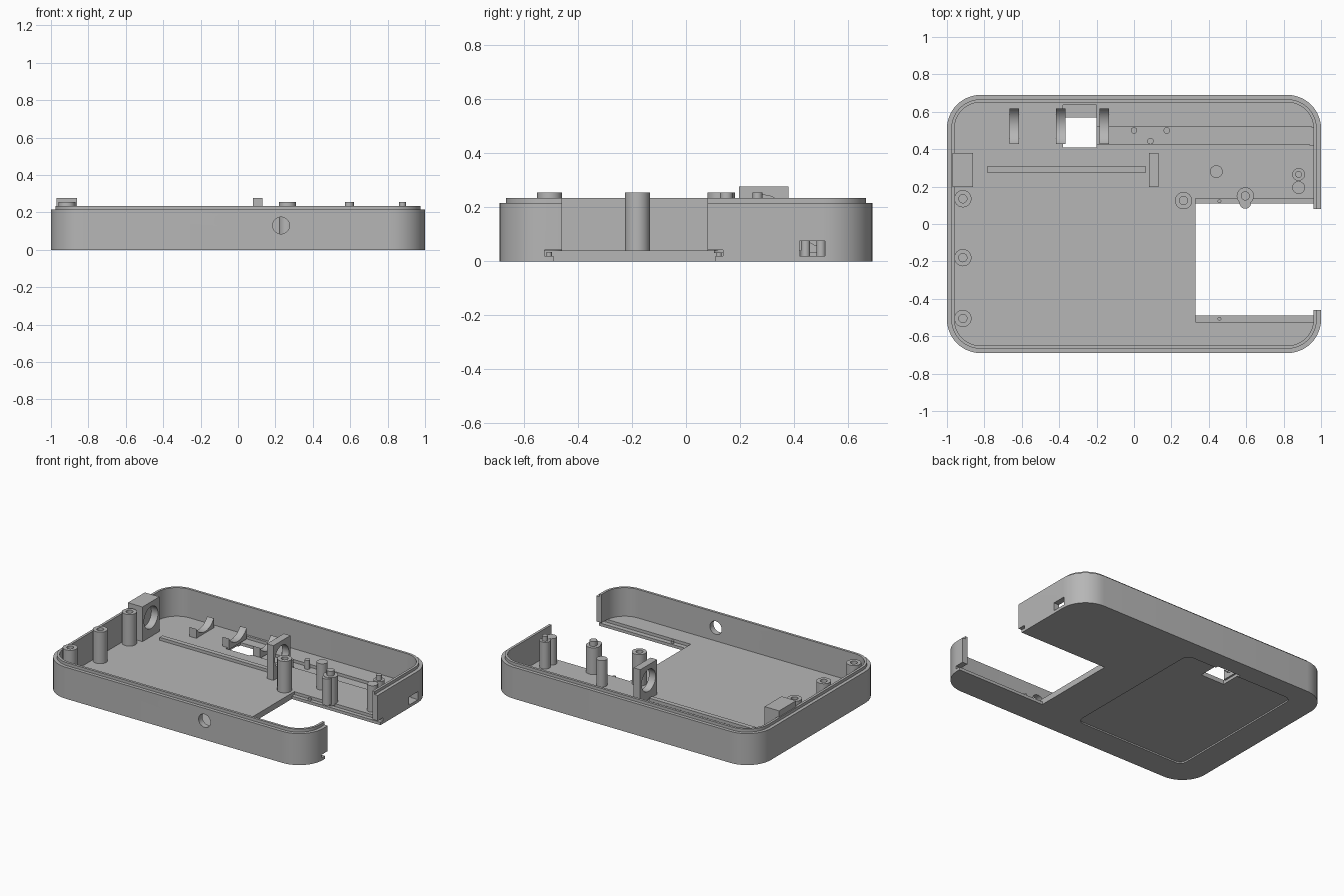
import bpy, bmesh
from math import sin, cos, pi, radians

cube = bpy.data.objects.get("Cube")
if cube:
    bpy.data.objects.remove(cube)

grey = bpy.data.materials.new("light_grey_plastic")
grey.use_nodes = True
GREY = (0.47, 0.47, 0.47, 1)
grey.diffuse_color = GREY
grey.node_tree.nodes["Principled BSDF"].inputs["Base Color"].default_value = GREY


def rounded_rect(hx, hy, r, n=12):
    """Counter-clockwise outline of a rounded rectangle."""
    pts = []
    for q, (sx, sy) in enumerate([(1, 1), (-1, 1), (-1, -1), (1, -1)]):
        for i in range(n + 1):
            a = (q + i / n) * pi / 2
            pts.append((sx * (hx - r) + r * cos(a), sy * (hy - r) + r * sin(a)))
    return pts


def circle(r, n=32):
    return [(r * cos(2 * pi * i / n), r * sin(2 * pi * i / n)) for i in range(n)]


def loft(name, rings, center=(0, 0)):
    """Skin a stack of (outline, z) rings and cap both ends."""
    bm = bmesh.new()
    loops = [[bm.verts.new((x + center[0], y + center[1], z)) for x, y in pts]
             for pts, z in rings]
    n = len(loops[0])
    for a, b in zip(loops, loops[1:]):
        for i in range(n):
            j = (i + 1) % n
            bm.faces.new((a[i], a[j], b[j], b[i]))
    bm.faces.new(loops[0][::-1])
    bm.faces.new(loops[-1])
    bmesh.ops.recalc_face_normals(bm, faces=bm.faces)
    mesh = bpy.data.meshes.new(name)
    bm.to_mesh(mesh)
    bm.free()
    mesh.materials.append(grey)
    ob = bpy.data.objects.new(name, mesh)
    bpy.context.collection.objects.link(ob)
    return ob


def lathe(name, x, y, profile):
    return loft(name, [(circle(r), z) for r, z in profile], (x, y))


def box(name, x0, x1, y0, y1, z0, z1):
    outline = [(x0, y0), (x1, y0), (x1, y1), (x0, y1)]
    return loft(name, [(outline, z0), (outline, z1)])


def rod(name, radius, length, loc, axis):
    """Cylinder lying along x or y, used for round cuts."""
    ob = lathe(name, 0, 0, [(radius, -length / 2), (radius, length / 2)])
    ob.rotation_euler = (0, pi / 2, 0) if axis == "x" else (pi / 2, 0, 0)
    ob.location = loc
    return ob


def cut(target, cutter):
    """Subtract the cutter, then discard it."""
    cutter.hide_render = True
    mod = target.modifiers.new("cut", "BOOLEAN")
    mod.operation = "DIFFERENCE"
    mod.solver = "EXACT"
    mod.object = cutter
    bpy.context.view_layer.update()
    deps = bpy.context.evaluated_depsgraph_get()
    mesh = bpy.data.meshes.new_from_object(target.evaluated_get(deps))
    target.modifiers.clear()
    target.data = mesh
    bpy.data.objects.remove(cutter)


FLOOR = 0.04
LEDGE = 0.02

# Tray shell: outer wall, stepped lip, inner wall and floor
shell = [(0, 0), (0, 0.215), (0.023, 0.215), (0.023, 0.235), (0.04, 0.235), (0.04, FLOOR)]
tray = loft("tray", [(rounded_rect(1 - d, 0.69 - d, 0.18 - d), z) for d, z in shell])

# Side bay: floor opening, cover ledge and gap in the wall
cut(tray, box("bay_cut", 0.33, 1.1, -0.49, 0.11, -0.1, 0.03))
cut(tray, box("ledge_cut", 0.33, 1.1, -0.523, 0.137, LEDGE, FLOOR + 0.001))
cut(tray, box("wall_gap_cut", 0.9, 1.1, -0.46, 0.08, 0.03, 0.4))

# Cable channel, side port, switch opening and its pocket
cut(tray, box("channel_cut", -0.21, 0.95, 0.425, 0.52, LEDGE, 0.06))
cut(tray, box("port_cut", 0.94, 1.1, 0.42, 0.515, LEDGE, 0.075))
cut(tray, box("switch_cut", -0.38, -0.2, 0.41, 0.57, -0.1, 0.1))
cut(tray, box("pocket_cut", -0.38, -0.2, 0.56, 0.635, LEDGE, 0.1))

# Round hole in the front wall, shallow label recess underneath
cut(tray, rod("front_hole_cut", 0.045, 0.2, (0.23, -0.69, 0.13), "y"))
recess = rounded_rect(0.42, 0.53, 0.05, 6)
cut(tray, loft("recess_cut", [(recess, -0.1), (recess, 0.01)], (-0.39, 0.02)))

# Hollow screw posts
for i, (x, y) in enumerate([(-0.915, 0.135), (-0.915, -0.18), (-0.915, -0.505), (0.265, 0.125)]):
    lathe(f"screw_post_{i + 1}", x, y,
          [(0.046, 0.03), (0.046, 0.255), (0.022, 0.255), (0.022, 0.12)])

# Locating posts with a pin on top, and plain support posts
for name, x, y, r, pin in [("inner_pin_post", 0.595, 0.15, 0.046, 0.024),
                           ("outer_pin_post", 0.88, 0.265, 0.034, 0.018)]:
    lathe(name, x, y, [(r, 0.03), (r, 0.222), (pin, 0.222), (pin, 0.255)])
for i, (x, y, r, z) in enumerate([(0.595, 0.113, 0.031, FLOOR), (0.88, 0.195, 0.034, 0.03),
                                  (0.44, 0.28, 0.034, 0.03)]):
    lathe(f"support_post_{i + 1}", x, y, [(r, z), (r, 0.22)])

# Short pegs in the channel and small cover pins on the ledges
for i, (x, y) in enumerate([(0, 0.5), (0.175, 0.5), (0.088, 0.443)]):
    lathe(f"channel_peg_{i + 1}", x, y, [(0.017, 0.015), (0.017, 0.08)])
for side, y in (("front", -0.507), ("back", 0.122)):
    lathe(f"{side}_cover_pin", 0.457, y, [(0.01, 0.015), (0.01, 0.035)])

# Bearing blocks with round bores, and the rail between them
for name, x0, x1, bore_x in [("left_bearing_block", 0.08, 0.13, 0.1),
                             ("right_bearing_block", -0.97, -0.86, -0.83)]:
    block = box(name, x0, x1, 0.197, 0.38, 0.03, 0.277)
    cut(block, rod("bore_cut", 0.075, 0.16, (bore_x, 0.289, 0.17), "x"))
box("floor_rail", -0.785, 0.065, 0.275, 0.307, 0.03, 0.06)

# Cradles with a concave top
for i, x in enumerate((-0.64, -0.392, -0.16)):
    cradle = box(f"cradle_{i + 1}", x - 0.025, x + 0.025, 0.428, 0.617, 0.03, 0.105)
    cut(cradle, rod("cradle_cut", 0.11, 0.2, (x, 0.522, 0.16), "x"))

# Smooth round walls, keep hard edges
for ob in bpy.context.scene.objects:
    if ob.type == "MESH":
        bpy.ops.object.select_all(action="DESELECT")
        ob.select_set(True)
        bpy.context.view_layer.objects.active = ob
        bpy.ops.object.shade_smooth_by_angle(angle=radians(30))
